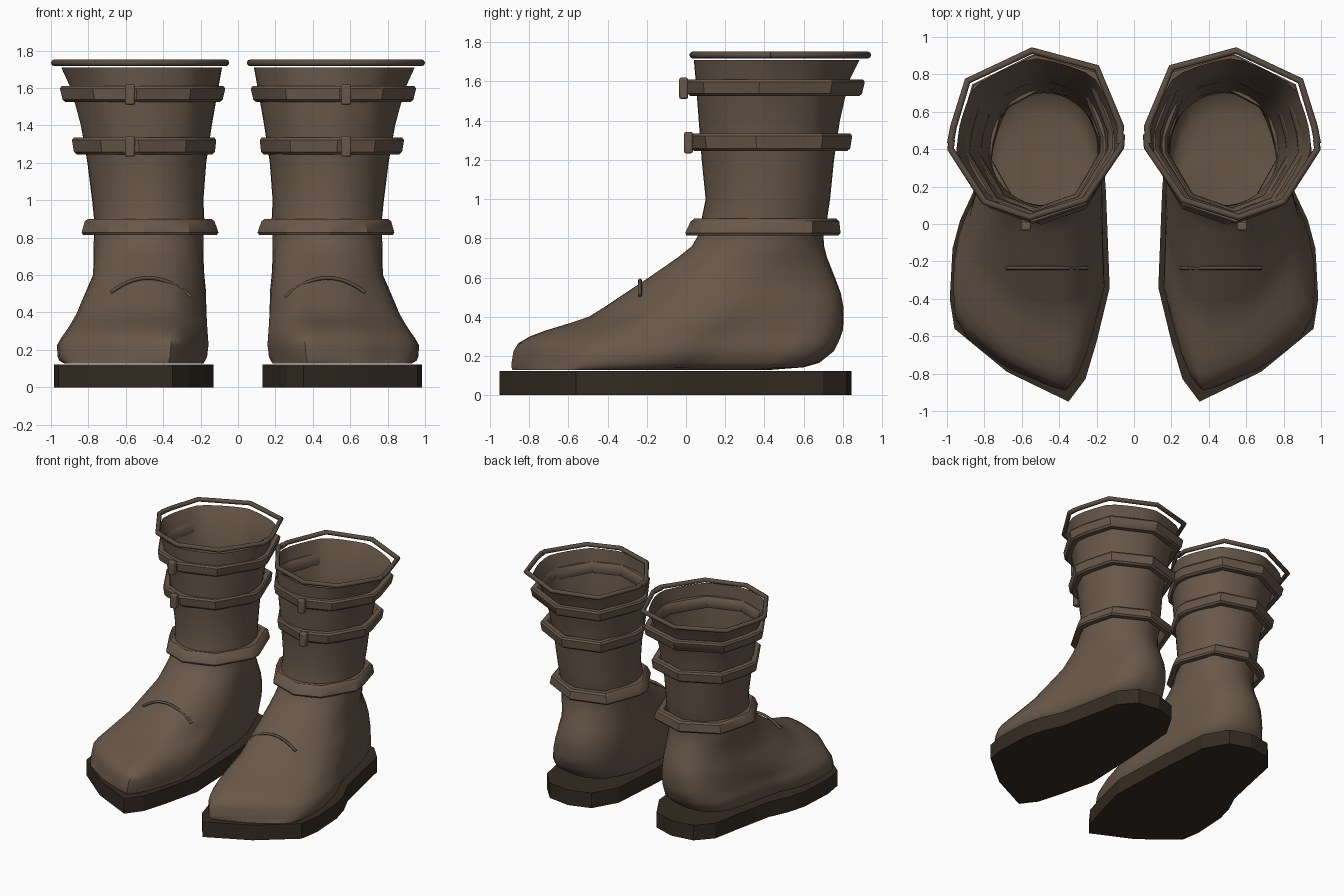
import bpy, bmesh, math
from mathutils import Vector

if "Cube" in bpy.data.objects:
    bpy.data.objects.remove(bpy.data.objects["Cube"])


def material(name, rgb):
    m = bpy.data.materials.new(name)
    m.diffuse_color = (*rgb, 1)
    m.use_nodes = True
    m.node_tree.nodes["Principled BSDF"].inputs["Base Color"].default_value = m.diffuse_color
    return m


LEATHER = material("brown leather", (0.140, 0.097, 0.068))
TRIM = material("dark leather trim", (0.105, 0.075, 0.054))
SOLE = material("dark sole", (0.034, 0.025, 0.016))

N = 40
# Plan outlines of one boot (x outward, y back)
SOLE_PLAN = [(.13, -.34), (.2, -.63), (.26, -.83), (.35, -.95), (.68, -.79), (.96, -.56),
             (.985, -.4), (.97, -.13), (.93, .02), (.86, .17), (.8, .45), (.75, .7),
             (.64, .82), (.46, .845), (.29, .79), (.18, .6), (.15, .17)]
FRONT_RIM = [(.065, .48), (.07, .41), (.26, .13), (.56, .035), (.8, .12), (.98, .4), (.975, .45)]
BACK_RIM = [(.982, .43), (.965, .52), (.89, .765), (.545, .927), (.2, .835), (.07, .52), (.08, .43)]
RIM_PLAN = [(.07, .42), (.26, .13), (.56, .035), (.8, .12), (.98, .4), (.965, .52),
            (.89, .765), (.545, .927), (.2, .835), (.07, .52)]

# Upper: height, inner x, outer x, front y, back y
SECTIONS = [
    (.128, .185, .93, -.885, .42), (.142, .175, .955, -.89, .60), (.165, .165, .965, -.89, .68),
    (.225, .158, .968, -.88, .755), (.265, .16, .945, -.855, .775), (.30, .163, .92, -.795, .79),
    (.33, .165, .90, -.715, .80), (.365, .167, .88, -.60, .803), (.40, .168, .86, -.495, .803),
    (.45, .17, .84, -.415, .803), (.52, .172, .81, -.31, .79), (.60, .18, .775, -.19, .76),
    (.70, .185, .772, -.045, .72), (.76, .185, .772, .03, .705), (.82, .185, .77, .065, .70),
    (.90, .18, .77, .08, .72), (1.0, .185, .78, .10, .735), (1.2, .17, .805, .08, .755),
    (1.4, .14, .84, .065, .785), (1.6, .105, .895, .05, .83), (1.71, .085, .945, .04, .885)]


def unit(points):
    """Fit plan points to the unit box."""
    lo = [min(p[i] for p in points) for i in (0, 1)]
    hi = [max(p[i] for p in points) for i in (0, 1)]
    return [tuple((p[i] - lo[i]) / (hi[i] - lo[i]) for i in (0, 1)) for p in points]


def radial(points):
    """Resample a plan outline at N even angles around its centre."""
    pts = [Vector((x - .5, y - .5)) for x, y in unit(points)]
    out = []
    for k in range(N):
        a = 2 * math.pi * k / N
        d = Vector((math.cos(a), math.sin(a)))
        best = 0
        for p, q in zip(pts, pts[1:] + pts[:1]):
            e = q - p
            den = d.x * e.y - d.y * e.x
            if abs(den) > 1e-9:
                t = (p.x * e.y - p.y * e.x) / den
                u = (p.x * d.y - p.y * d.x) / den
                if t > 0 and -1e-6 <= u <= 1 + 1e-6:
                    best = max(best, t)
        out.append(d * best)
    return out


FOOT = radial(SOLE_PLAN)
COLLAR = radial(RIM_PLAN)
ROUND = [Vector((math.cos(2 * math.pi * k / N), math.sin(2 * math.pi * k / N))) * .5 for k in range(N)]


def place(shape, x0, x1, y0, y1, z):
    return [(x0 + u * (x1 - x0), y0 + v * (y1 - y0), z) for u, v in unit(shape)]


def loft(name, rings, mat, side, loop=False, caps=(), angle=40):
    """Skin a stack of rings; side mirrors in x."""
    bm = bmesh.new()
    rows = [[bm.verts.new((x * side, y, z)) for x, y, z in r] for r in rings]
    n = len(rings[0])
    pairs = list(zip(rows, rows[1:])) + ([(rows[-1], rows[0])] if loop else [])
    for a, b in pairs:
        for i in range(n):
            j = (i + 1) % n
            bm.faces.new((a[i], a[j], b[j], b[i]))
    for c in caps:
        bm.faces.new(rows[c])
    bmesh.ops.recalc_face_normals(bm, faces=bm.faces)
    me = bpy.data.meshes.new(name)
    bm.to_mesh(me)
    bm.free()
    return finish(bpy.data.objects.new(name, me), mat, angle)


def finish(ob, mat, angle=40):
    if ob.name not in bpy.context.collection.objects:
        bpy.context.collection.objects.link(ob)
    ob.data.materials.append(mat)
    if ob.type == 'MESH':
        bpy.ops.object.select_all(action='DESELECT')
        ob.select_set(True)
        bpy.context.view_layer.objects.active = ob
        bpy.ops.object.shade_smooth_by_angle(angle=math.radians(angle))
    return ob


def cord(name, points, radius, mat, side):
    cu = bpy.data.curves.new(name, 'CURVE')
    cu.dimensions = '3D'
    cu.bevel_depth = radius
    cu.bevel_resolution = 2
    cu.use_fill_caps = True
    sp = cu.splines.new('POLY')
    sp.points.add(len(points) - 1)
    for p, (x, y, z) in zip(sp.points, points):
        p.co = (x * side, y, z, 1)
    return finish(bpy.data.objects.new(name, cu), mat)


def strap(name, bottom, top, z0, z1, side):
    """Angular band with a rounded cross-section, flaring between two plan boxes."""
    rings = []
    for inset, t in [(.05, 0), (.012, 0), (0, .15), (0, .85), (.012, 1), (.05, 1), (.06, .8), (.06, .2)]:
        x0, x1, y0, y1 = [a + (b - a) * t for a, b in zip(bottom, top)]
        rings.append(place(RIM_PLAN, x0 + inset, x1 - inset, y0 + inset, y1 - inset, z0 + (z1 - z0) * t))
    return loft(name, rings, LEATHER, side, loop=True, angle=35)


def buckle(name, y, z, side):
    bpy.ops.mesh.primitive_cube_add(size=1, location=(.578 * side, y, z))
    ob = bpy.context.object
    ob.name = name
    ob.scale = (.054, .045, .11)
    bpy.ops.object.transform_apply(location=False, rotation=False)
    bev = ob.modifiers.new("soft edges", 'BEVEL')
    bev.width, bev.segments = .01, 2
    finish(ob, LEATHER)


for label, s in (("left", 1), ("right", -1)):
    # Sole slab
    loft(f"{label}_sole", [[(x, y, z) for x, y in SOLE_PLAN] for z in (0, .122)], SOLE, s,
         caps=(0, 1), angle=15)

    # Foot and shaft in one open-topped skin
    rings = []
    for z, x0, x1, y0, y1 in SECTIONS:
        w = min(1, max(0, (.72 - z) / .5))
        c = .6 * min(1, max(0, (z - 1.1) / .6))
        shape = [r * (1 - w - c) + f * w + k * c for r, f, k in zip(ROUND, FOOT, COLLAR)]
        rings.append(place(shape, x0, x1, y0, y1, z))
    loft(f"{label}_boot_upper", rings, LEATHER, s, caps=(0,), angle=60)

    # Straps around ankle and shaft
    strap(f"{label}_ankle_strap", (.10, .84, -.01, .79), (.13, .815, .03, .78), .815, .90, s)
    strap(f"{label}_middle_strap", (.125, .875, .03, .835), (.115, .89, .015, .85), 1.245, 1.335, s)
    strap(f"{label}_upper_strap", (.085, .935, .01, .895), (.065, .955, 0, .915), 1.525, 1.61, s)
    buckle(f"{label}_middle_buckle", .012, 1.288, s)
    buckle(f"{label}_upper_buckle", -.012, 1.565, s)

    # Rim cord in two halves
    cord(f"{label}_front_rim", [(x, y, 1.735) for x, y in FRONT_RIM], .018, TRIM, s)
    cord(f"{label}_back_rim", [(x, y, 1.735) for x, y in BACK_RIM], .018, TRIM, s)

    # Arched seam across the instep
    seam = []
    for i in range(13):
        t = i / 6 - 1
        seam.append((.465 + .215 * t, -.235, .585 - .09 * t * t + .012 * t))
    cord(f"{label}_instep_seam", seam, .01, TRIM, s)
